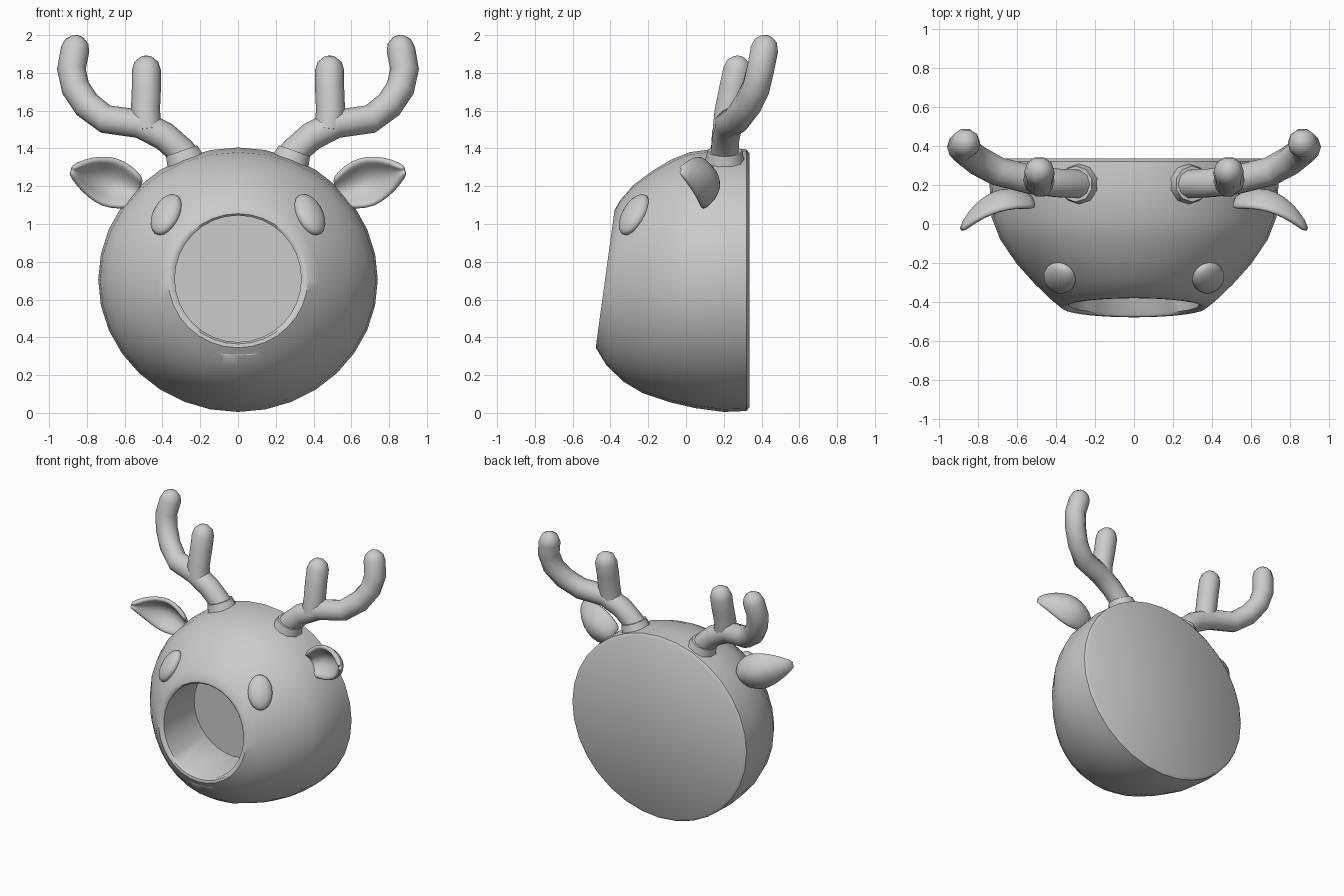
import bpy, bmesh, math
from mathutils import Vector

old = bpy.data.objects.get("Cube")
if old:
    bpy.data.objects.remove(old, do_unlink=True)

grey = bpy.data.materials.new("plain_grey")
grey.use_nodes = True
grey.diffuse_color = (0.6, 0.6, 0.6, 1)
grey.node_tree.nodes["Principled BSDF"].inputs["Base Color"].default_value = (0.6, 0.6, 0.6, 1)


def finish(name, bm, angle=40):
    bmesh.ops.recalc_face_normals(bm, faces=bm.faces)
    mesh = bpy.data.meshes.new(name)
    bm.to_mesh(mesh)
    bm.free()
    mesh.materials.append(grey)
    ob = bpy.data.objects.new(name, mesh)
    bpy.context.collection.objects.link(ob)
    smooth(ob, angle)
    return ob


def smooth(ob, angle):
    bpy.ops.object.select_all(action='DESELECT')
    ob.select_set(True)
    bpy.context.view_layer.objects.active = ob
    bpy.ops.object.shade_smooth_by_angle(angle=math.radians(angle))


def loft(rings, closed=True, caps=True):
    """Skin a list of point rings into a mesh."""
    bm = bmesh.new()
    rows = [[bm.verts.new(p) for p in ring] for ring in rings]
    n = len(rows[0])
    for a, b in zip(rows, rows[1:]):
        for i in range(n if closed else n - 1):
            j = (i + 1) % n
            bm.faces.new((a[i], a[j], b[j], b[i]))
    if caps:
        bm.faces.new(rows[0])
        bm.faces.new(rows[-1])
    return bm


def tube(name, path, radius, sides=10):
    """Round tube with a domed far end."""
    pts = [Vector(p) for p in path]
    radii = [radius] * len(pts)
    tip = (pts[-1] - pts[-2]).normalized()
    end = pts[-1]
    for a in (35, 65, 82):
        pts.append(end + tip * radius * math.sin(math.radians(a)))
        radii.append(radius * math.cos(math.radians(a)))
    rings = []
    for i, p in enumerate(pts):
        t = (pts[min(i + 1, len(pts) - 1)] - pts[max(i - 1, 0)]).normalized()
        side = t.cross(Vector((0, 1, 0))).normalized()
        up = side.cross(t)
        rings.append([p + radii[i] * (side * math.cos(k) + up * math.sin(k))
                      for k in (2 * math.pi * s / sides for s in range(sides))])
    return finish(name, loft(rings), 50)


# Head: rings given as top (y, z), bottom (y, z), half width
sections = [
    ((.335, 1.375), (.335, .03), .715), ((.32, 1.395), (.32, .01), .735),
    ((.2, 1.405), (.2, .005), .74), ((.02, 1.38), (.05, .025), .73),
    ((-.08, 1.34), (-.08, .055), .685), ((-.18, 1.28), (-.23, .105), .6),
    ((-.28, 1.205), (-.33, .165), .51), ((-.345, 1.13), (-.42, .25), .43),
    ((-.378, 1.075), (-.478, .345), .37), ((-.38, 1.055), (-.475, .365), .352),
    ((-.37, 1.045), (-.46, .375), .335), ((-.05, 1.045), (-.05, .375), .335),
]
SIDES = 32
rings = []
for (ty, tz), (by, bz), w in sections:
    ring = []
    for i in range(SIDES):
        a = 2 * math.pi * i / SIDES
        f = (1 + math.cos(a)) / 2
        ring.append((w * math.sin(a), by + (ty - by) * f, bz + (tz - bz) * f))
    rings.append(ring)
head = finish("head", loft(rings), 40)

# Mouth: curved groove cut below the snout opening
steps = 12
rows = []
for i in range(steps + 1):
    x = -.225 + .45 * i / steps
    z = .293 + .6 * x * x
    y = -.452 + .35 * x * x
    rows.append([(x, -.7, z - .016), (x, -.7, z + .016), (x, y, z + .016), (x, y, z - .016)])
cutter = finish("mouth_cutter", loft(rows))
cutter.hide_render = True
cutter.hide_viewport = True
cut = head.modifiers.new("mouth", 'BOOLEAN')
cut.operation = 'DIFFERENCE'
cut.object = cutter
cut.solver = 'EXACT'
bpy.context.view_layer.objects.active = head
bpy.ops.object.modifier_apply(modifier=cut.name)
bpy.data.objects.remove(cutter, do_unlink=True)

for label, s in (("left", 1), ("right", -1)):
    # Eye: flattened oval lying on the face
    bm = bmesh.new()
    bmesh.ops.create_uvsphere(bm, u_segments=20, v_segments=12, radius=1)
    for v in bm.verts:
        v.co = Vector((v.co.x * .085, v.co.y * .125, v.co.z * .05))
    eye = finish(label + "_eye", bm, 60)
    eye.location = (s * .38, -.275, 1.05)
    eye.rotation_euler = Vector((s * .5, -.65, .52)).to_track_quat('Z', 'Y').to_euler()

    # Antler: main beam, upright tine and base collar
    tube(label + "_antler_beam",
         [(s * x, y, z) for x, y, z in (
             (.24, .2, 1.31), (.3, .205, 1.385), (.39, .21, 1.465), (.52, .225, 1.53),
             (.7, .27, 1.555), (.8, .325, 1.63), (.86, .37, 1.72), (.882, .395, 1.82),
             (.862, .415, 1.925))], .076)
    tube(label + "_antler_tine",
         [(s * x, y, z) for x, y, z in (
             (.48, .215, 1.5), (.49, .225, 1.6), (.485, .25, 1.72), (.485, .27, 1.815))], .077)
    bm = bmesh.new()
    bmesh.ops.create_cone(bm, cap_ends=True, segments=10, radius1=.11, radius2=.092, depth=.08)
    collar = finish(label + "_antler_collar", bm, 40)
    collar.location = (s * .285, .205, 1.35)
    collar.rotation_euler = (0, s * .35, 0)

    # Ear: cupped leaf opening forward, curling to the tip
    spine = [((.52, .13, 1.165), .07), ((.6, .165, 1.195), .112), ((.68, .17, 1.222), .128),
             ((.76, .13, 1.25), .105), ((.83, .06, 1.272), .065), ((.885, -.03, 1.285), .012)]
    rows = []
    for (x, y, z), half in spine:
        row = []
        for k in range(9):
            v = k / 4 - 1
            row.append((s * (x - .3 * v * half), y - .75 * half * v * v, z + v * half))
        rows.append(row)
    ear = finish(label + "_ear", loft(rows, closed=False, caps=False), 60)
    solid = ear.modifiers.new("thickness", 'SOLIDIFY')
    solid.thickness = .035
    solid.offset = 0
    bpy.context.view_layer.objects.active = ear
    bpy.ops.object.modifier_apply(modifier=solid.name)
    soft = ear.modifiers.new("soft_rim", 'SUBSURF')
    soft.levels = soft.render_levels = 1
